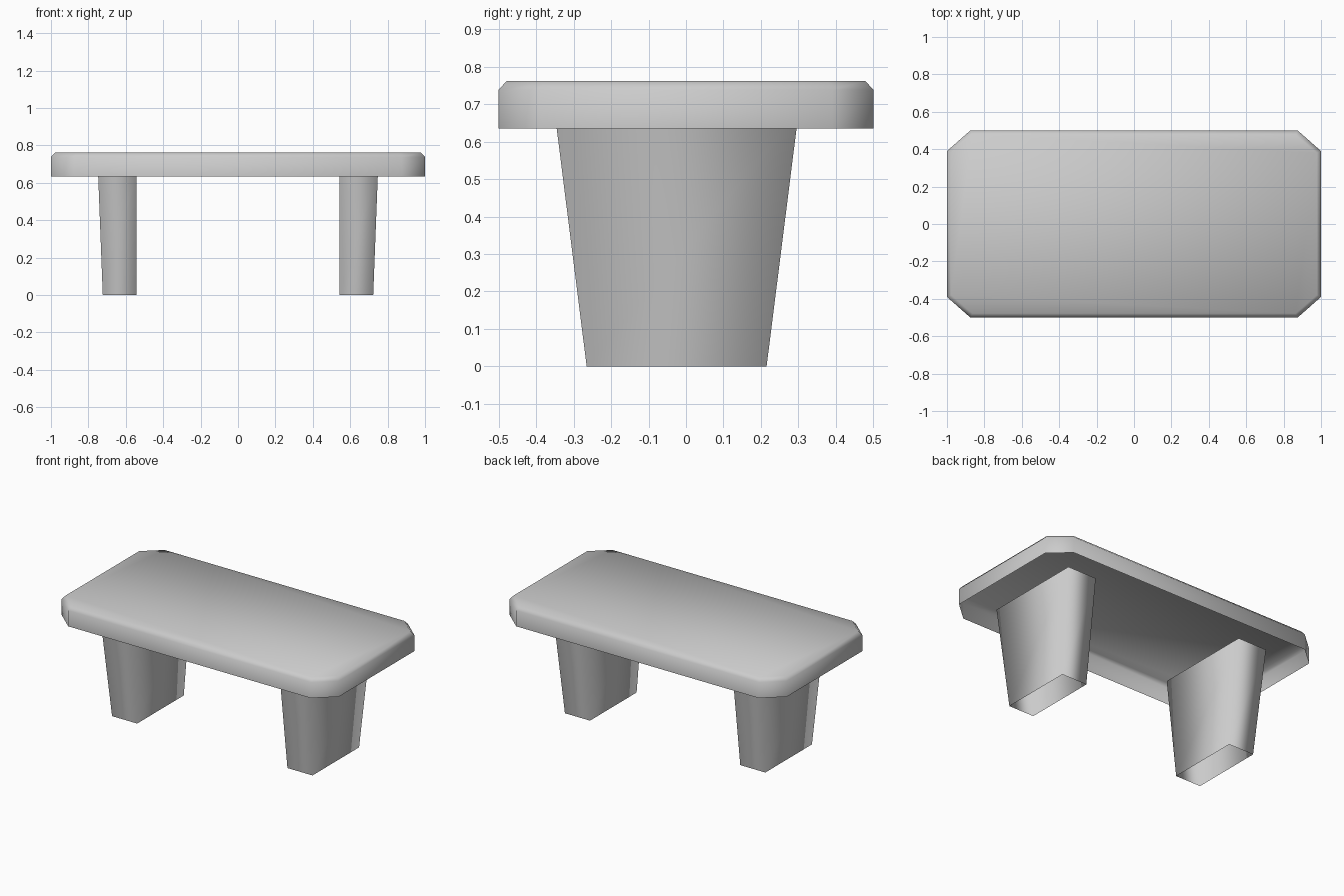
import bpy
import bmesh

old = bpy.data.objects.get("Cube")
if old:
    bpy.data.objects.remove(old, do_unlink=True)

grey = bpy.data.materials.new("light_grey")
grey.use_nodes = True
colour = (0.6, 0.6, 0.6, 1)
grey.diffuse_color = colour
grey.node_tree.nodes["Principled BSDF"].inputs["Base Color"].default_value = colour


def loft(name, rings, cap_top=False):
    """Join matching rings of points into a smooth shell, open at the bottom."""
    bm = bmesh.new()
    loops = [[bm.verts.new(p) for p in ring] for ring in rings]
    for low, high in zip(loops, loops[1:]):
        n = len(low)
        for i in range(n):
            j = (i + 1) % n
            bm.faces.new((low[i], low[j], high[j], high[i]))
    if cap_top:
        bm.faces.new(loops[-1])
    for face in bm.faces:
        face.smooth = True
    mesh = bpy.data.meshes.new(name)
    bm.to_mesh(mesh)
    bm.free()
    mesh.materials.append(grey)
    obj = bpy.data.objects.new(name, mesh)
    bpy.context.collection.objects.link(obj)
    return obj


def octagon(inset, z):
    """Rectangle with cut corners, counter-clockwise from above."""
    x, y = 1 - inset, 0.5 - inset
    cx, cy = 0.875 - inset / 2, 0.39 - inset / 2
    return [(x, -cy, z), (x, cy, z), (cx, y, z), (-cx, y, z),
            (-x, cy, z), (-x, -cy, z), (-cx, -y, z), (cx, -y, z)]


def rectangle(x0, x1, y0, y1, z):
    return [(x0, y0, z), (x1, y0, z), (x1, y1, z), (x0, y1, z)]


# Table top: hollow slab with a bevelled upper rim
loft("table_top", [octagon(0, 0.635), octagon(0, 0.738), octagon(0.022, 0.762)], cap_top=True)

# Legs: tapered four-sided shells, inner sides upright, tops tucked into the slab
for name, side in (("left_leg", 1), ("right_leg", -1)):
    inner, foot, head = 0.542 * side, 0.723 * side, 0.749 * side
    loft(name, [
        rectangle(min(inner, foot), max(inner, foot), -0.265, 0.215, 0),
        rectangle(min(inner, head), max(inner, head), -0.35, 0.3, 0.675),
    ])
